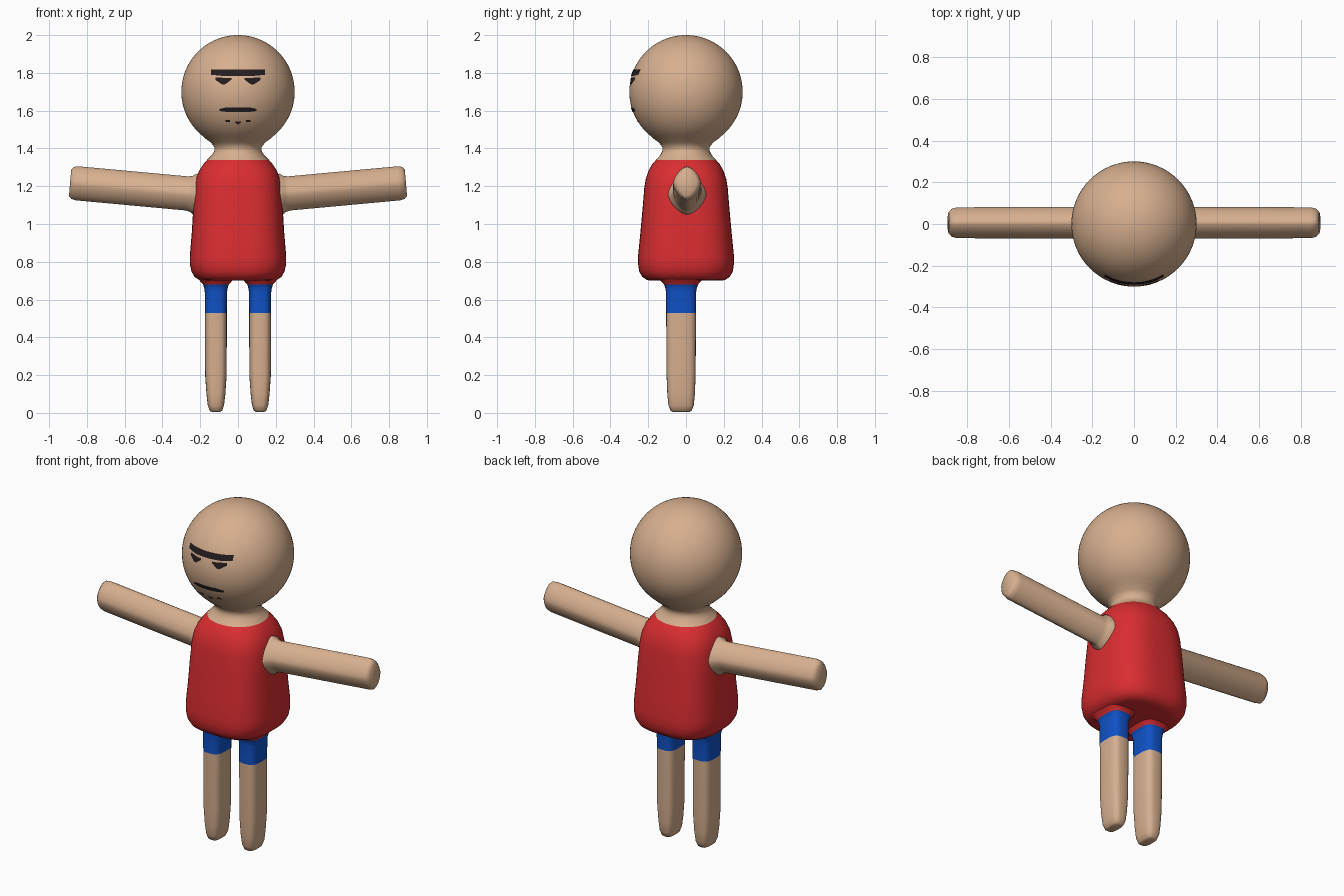
import bpy, bmesh, math

if "Cube" in bpy.data.objects:
    bpy.data.objects.remove(bpy.data.objects["Cube"])


def material(name, rgb):
    m = bpy.data.materials.new(name)
    m.diffuse_color = (*rgb, 1)
    m.use_nodes = True
    m.node_tree.nodes["Principled BSDF"].inputs["Base Color"].default_value = m.diffuse_color
    return m


SKIN = material("skin", (0.68, 0.43, 0.275))
RED = material("red_shirt", (0.70, 0.026, 0.030))
BLUE = material("blue_shorts", (0.005, 0.085, 0.58))
DARK = material("dark_face_paint", (0.018, 0.012, 0.014))


def finish(bm, name, mats, rule=None, angle=50):
    bmesh.ops.recalc_face_normals(bm, faces=bm.faces)
    if rule:
        for f in bm.faces:
            f.material_index = rule(f.calc_center_median())
    me = bpy.data.meshes.new(name)
    bm.to_mesh(me)
    bm.free()
    ob = bpy.data.objects.new(name, me)
    bpy.context.collection.objects.link(ob)
    for m in mats:
        me.materials.append(m)
    bpy.ops.object.select_all(action='DESELECT')
    ob.select_set(True)
    bpy.context.view_layer.objects.active = ob
    bpy.ops.object.shade_smooth_by_angle(angle=math.radians(angle))
    return ob


def oval(a, b, n, count):
    """Superellipse points: n = 2 round, higher is squarer, lower is pointed."""
    pts = []
    for i in range(count):
        t = 2 * math.pi * i / count
        c, s = math.cos(t), math.sin(t)
        pts.append((a * math.copysign(abs(c) ** (2 / n), c),
                    b * math.copysign(abs(s) ** (2 / n), s)))
    return pts


def loft(rings):
    bm = bmesh.new()
    vs = [[bm.verts.new(p) for p in r] for r in rings]
    for r0, r1 in zip(vs, vs[1:]):
        for i in range(len(r0)):
            j = (i + 1) % len(r0)
            bm.faces.new((r0[i], r0[j], r1[j], r1[i]))
    bm.faces.new(vs[0])
    bm.faces.new(vs[-1])
    return bm


# Head
bm = bmesh.new()
bmesh.ops.create_uvsphere(bm, u_segments=64, v_segments=40, radius=0.3)
bmesh.ops.translate(bm, vec=(0, 0, 1.7), verts=bm.verts)
finish(bm, "head", [SKIN])

# Shirt and neck: height, half width, half depth, squareness
body = [(0.70, 0.17, 0.18, 2.8), (0.703, 0.205, 0.205, 2.8), (0.72, 0.23, 0.232, 2.8),
        (0.75, 0.247, 0.248, 2.8), (0.79, 0.255, 0.254, 2.8), (0.83, 0.255, 0.254, 2.8),
        (0.95, 0.245, 0.242, 2.8), (1.08, 0.237, 0.230, 2.8), (1.19, 0.230, 0.221, 2.7),
        (1.24, 0.222, 0.213, 2.6), (1.28, 0.207, 0.199, 2.5), (1.315, 0.185, 0.180, 2.3),
        (1.34, 0.163, 0.158, 2.1), (1.365, 0.138, 0.136, 2), (1.385, 0.126, 0.126, 2),
        (1.405, 0.124, 0.124, 2), (1.43, 0.142, 0.142, 2), (1.455, 0.176, 0.176, 2),
        (1.48, 0.203, 0.203, 2)]
bm = loft([[(x, y, z) for x, y in oval(a, b, n, 64)] for z, a, b, n in body])
finish(bm, "shirt_and_neck", [RED, SKIN], lambda c: 1 if c.z > 1.34 else 0)

# Legs with shorts: height, half width, half depth
leg = [(0.005, 0.022, 0.045), (0.012, 0.033, 0.056), (0.04, 0.043, 0.067),
       (0.10, 0.050, 0.073), (0.20, 0.057, 0.077), (0.53, 0.058, 0.079),
       (0.64, 0.059, 0.080), (0.66, 0.062, 0.083), (0.68, 0.068, 0.090),
       (0.695, 0.082, 0.104), (0.72, 0.100, 0.125)]
# Arms: distance out, half depth, half height
arm = [(0.16, 0.105, 0.112), (0.23, 0.100, 0.108), (0.245, 0.086, 0.096),
       (0.27, 0.076, 0.090), (0.85, 0.074, 0.090), (0.875, 0.066, 0.085),
       (0.889, 0.050, 0.070)]
for side, label in ((-1, "left"), (1, "right")):
    bm = loft([[(side * 0.117 + x, y - 0.026, z) for x, y in oval(a, b, 3.2, 32)]
               for z, a, b in leg])
    finish(bm, label + "_leg", [SKIN, BLUE, RED],
           lambda c: 0 if c.z < 0.53 else 1 if c.z < 0.675 else 2)
    bm = loft([[(side * (d - 0.085 * h), y + 0.006, 1.16 + 0.092 * (d - 0.25) + h)
                for y, h in oval(a, b, 1.6, 32)] for d, a, b in arm])
    finish(bm, label + "_arm", [SKIN])


def face_patch(name, profile, steps=8):
    """Thin painted patch on the front of the head; profile = (x, top, bottom)."""
    bm = bmesh.new()
    cols = []
    for k, (x0, t0, b0) in enumerate(profile):
        x1, t1, b1 = profile[min(k + 1, len(profile) - 1)]
        for s in range(steps if k < len(profile) - 1 else 1):
            u = s / steps
            x, t, b = x0 + (x1 - x0) * u, t0 + (t1 - t0) * u, b0 + (b1 - b0) * u
            col = []
            for v in range(4):
                z = b + (t - b) * v / 3
                y = -math.sqrt(0.303 ** 2 - x * x - (z - 1.7) ** 2)
                col.append(bm.verts.new((x, y, z)))
            cols.append(col)
    for c0, c1 in zip(cols, cols[1:]):
        for v in range(3):
            bm.faces.new((c0[v], c1[v], c1[v + 1], c0[v + 1]))
    finish(bm, name, [DARK])


# Face paint
face_patch("brow", [(-0.142, 1.818, 1.79), (-0.08, 1.817, 1.784),
                    (0.08, 1.817, 1.784), (0.142, 1.818, 1.79)])
face_patch("moustache", [(-0.098, 1.609, 1.598), (-0.06, 1.618, 1.593),
                         (0.06, 1.618, 1.593), (0.098, 1.609, 1.598)])
face_patch("chin_spot", [(-0.016, 1.543, 1.537), (0, 1.541, 1.527), (0.016, 1.543, 1.537)])
for side, label in ((-1, "left"), (1, "right")):
    eye = [(0.035, 1.772, 1.764), (0.07, 1.772, 1.738), (0.085, 1.775, 1.74),
           (0.118, 1.776, 1.762)]
    spot = [(0.043, 1.551, 1.539), (0.067, 1.551, 1.541)]
    face_patch(label + "_eye", [(side * x, t, b) for x, t, b in eye][::side])
    face_patch(label + "_chin_spot", [(side * x, t, b) for x, t, b in spot][::side])
